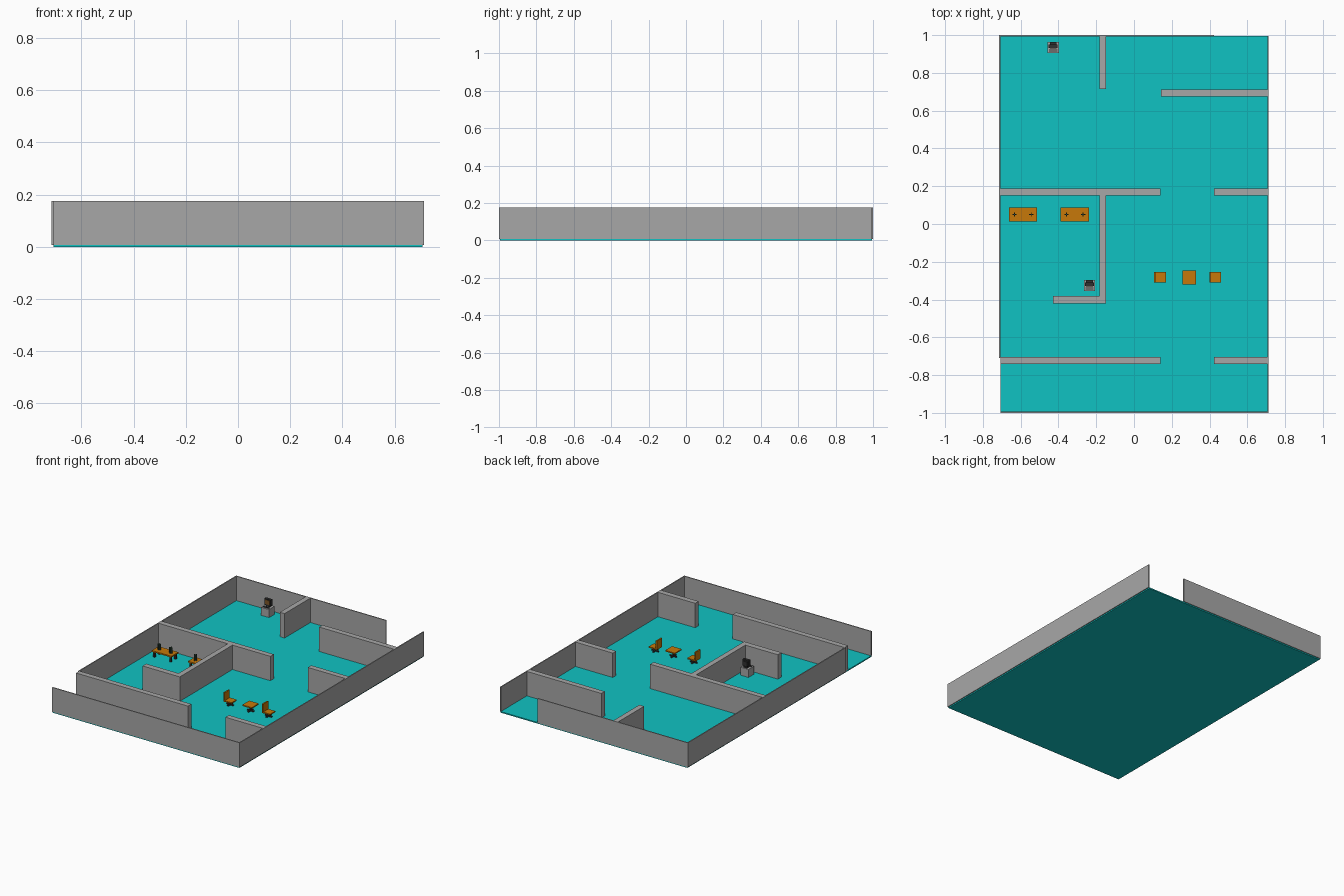
import bpy
import bmesh
import math
from mathutils import Matrix

if "Cube" in bpy.data.objects:
    bpy.data.objects.remove(bpy.data.objects["Cube"], do_unlink=True)


def material(name, rgb):
    m = bpy.data.materials.new(name)
    m.use_nodes = True
    m.diffuse_color = (*rgb, 1)
    m.node_tree.nodes["Principled BSDF"].inputs["Base Color"].default_value = (*rgb, 1)
    return m


TEAL = material("teal floor", (0.005, 0.54, 0.54))
GREY = material("wall grey", (0.39, 0.39, 0.39))
ORANGE = material("orange wood", (0.57, 0.19, 0.003))
DARK = material("dark metal", (0.03, 0.03, 0.03))
GREEN = material("dark green", (0.03, 0.07, 0.045))
BROWN = material("screen brown", (0.2, 0.09, 0.02))


def make(name, boxes, mat):
    """One object from boxes given as (x0, x1, y0, y1, z0, z1)."""
    bm = bmesh.new()
    for x0, x1, y0, y1, z0, z1 in boxes:
        mtx = (Matrix.Translation(((x0 + x1) / 2, (y0 + y1) / 2, (z0 + z1) / 2))
               @ Matrix.Diagonal((x1 - x0, y1 - y0, z1 - z0, 1)))
        bmesh.ops.create_cube(bm, size=1, matrix=mtx)
    me = bpy.data.meshes.new(name)
    bm.to_mesh(me)
    bm.free()
    me.materials.append(mat)
    ob = bpy.data.objects.new(name, me)
    bpy.context.collection.objects.link(ob)
    return ob


def around(cx, cy, w, d, z0, z1):
    return (cx - w / 2, cx + w / 2, cy - d / 2, cy + d / 2, z0, z1)


F, TOP = 0.008, 0.175    # floor surface and wall top

# Floor slab
make("floor", [(-0.707, 0.707, -0.995, 0.995, 0, F)], TEAL)

# Walls: thin outer shell, thicker partitions
walls = {
    "outer_front_wall": (-0.707, 0.707, -1.0, -0.993, F, TOP),
    "outer_back_wall": (-0.707, 0.424, 0.993, 1.0, F, TOP),
    "outer_left_wall": (0.706, 0.713, -1.0, 0.995, F, TOP),
    "outer_right_wall": (-0.714, -0.707, -0.71, 1.0, F, TOP),
    "back_divider": (-0.183, -0.147, 0.714, 0.993, F, TOP),
    "back_left_partition": (0.142, 0.706, 0.676, 0.713, F, TOP),
    "middle_right_partition": (-0.707, 0.14, 0.15, 0.187, F, TOP),
    "middle_left_partition": (0.424, 0.706, 0.15, 0.187, F, TOP),
    "room_divider": (-0.183, -0.147, -0.42, 0.15, F, TOP),
    "room_return_wall": (-0.429, -0.183, -0.42, -0.381, F, TOP),
    "front_right_partition": (-0.707, 0.14, -0.742, -0.705, F, TOP),
    "front_left_partition": (0.424, 0.706, -0.742, -0.705, F, TOP),
}
for name, box in walls.items():
    make(name, [box], GREY)

# Long tables with four legs and two crossed-leaf plants each
for i, cx in enumerate((-0.588, -0.313), 1):
    cy = 0.05
    make(f"long_table_top_{i}", [around(cx, cy, 0.15, 0.074, 0.044, 0.053)], ORANGE)
    make(f"long_table_legs_{i}",
         [around(cx + sx * 0.062, cy + sy * 0.026, 0.012, 0.012, F, 0.044)
          for sx in (-1, 1) for sy in (-1, 1)], DARK)
    for sx in (-1, 1):
        px = cx + sx * 0.044
        make(f"table_plant_{i}",
             [around(px, cy, 0.022, 0.005, 0.053, 0.092),
              around(px, cy, 0.005, 0.022, 0.053, 0.092)], GREEN)


def pedestal(name, cx, cy, span, height):
    """Central post on a crossed foot."""
    make(name, [around(cx, cy, 0.01, 0.01, F, height),
                around(cx, cy, span, 0.01, F, 0.015),
                around(cx, cy, 0.01, span, F, 0.015)], DARK)


# Small table and two chairs facing the left side
cy = -0.283
make("small_table_top", [around(0.293, cy, 0.072, 0.074, 0.046, 0.054)], ORANGE)
pedestal("small_table_base", 0.293, cy, 0.05, 0.046)
for i, cx in enumerate((0.138, 0.43), 1):
    make(f"chair_seat_{i}", [around(cx, cy, 0.062, 0.056, 0.033, 0.041)], ORANGE)
    make(f"chair_back_{i}",
         [(cx - 0.031, cx - 0.022, cy - 0.028, cy + 0.028, 0.041, 0.095)], ORANGE)
    pedestal(f"chair_base_{i}", cx, cy, 0.05, 0.033)

# Counters carrying a dark monitor and a keyboard
for i, (cx, cy) in enumerate(((-0.428, 0.934), (-0.236, -0.326)), 1):
    make(f"counter_{i}", [around(cx, cy, 0.06, 0.06, F, 0.063)], GREY)
    make(f"monitor_{i}",
         [around(cx, cy + 0.012, 0.026, 0.024, 0.063, 0.072),
          around(cx, cy + 0.006, 0.048, 0.018, 0.072, 0.116),
          around(cx, cy + 0.02, 0.036, 0.014, 0.076, 0.108)], DARK)
    make(f"monitor_screen_{i}",
         [around(cx, cy - 0.004, 0.036, 0.003, 0.079, 0.109)], BROWN)
    make(f"keyboard_{i}",
         [around(cx, cy - 0.011, 0.044, 0.004, 0.063, 0.066),
          around(cx, cy - 0.018, 0.044, 0.004, 0.063, 0.066)], DARK)
